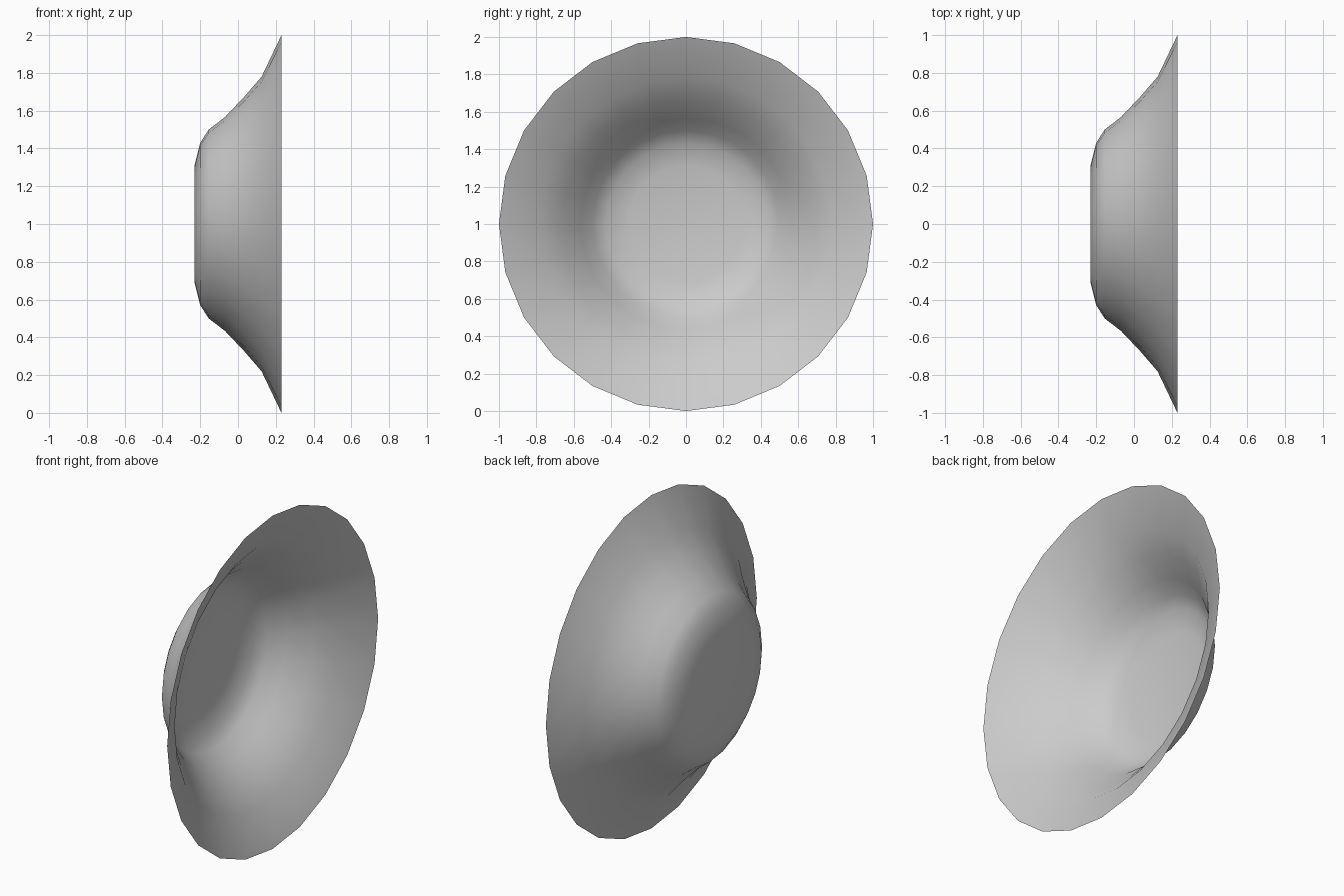
import bpy, bmesh
from math import sin, cos, tau

if "Cube" in bpy.data.objects:
    bpy.data.objects.remove(bpy.data.objects["Cube"])

SIDES = 24
# Profile as (x, radius), from the flat base out to the flared rim
PROFILE = [(-0.23, 0.31), (-0.2, 0.43), (-0.155, 0.50), (-0.07, 0.565),
           (0.03, 0.67), (0.125, 0.78), (0.23, 1.0)]

bm = bmesh.new()
rings = [[bm.verts.new((x, r * sin(tau * i / SIDES), 1 + r * cos(tau * i / SIDES)))
          for i in range(SIDES)] for x, r in PROFILE]

# Thin open wall of the dish
for a, b in zip(rings, rings[1:]):
    for i in range(SIDES):
        j = (i + 1) % SIDES
        bm.faces.new((a[i], a[j], b[j], b[i]))

# Flat base
bm.faces.new(rings[0])
bmesh.ops.recalc_face_normals(bm, faces=bm.faces)
for f in bm.faces:
    f.smooth = True

mesh = bpy.data.meshes.new("flared_dish")
bm.to_mesh(mesh)
bm.free()
dish = bpy.data.objects.new("flared_dish", mesh)
bpy.context.collection.objects.link(dish)
